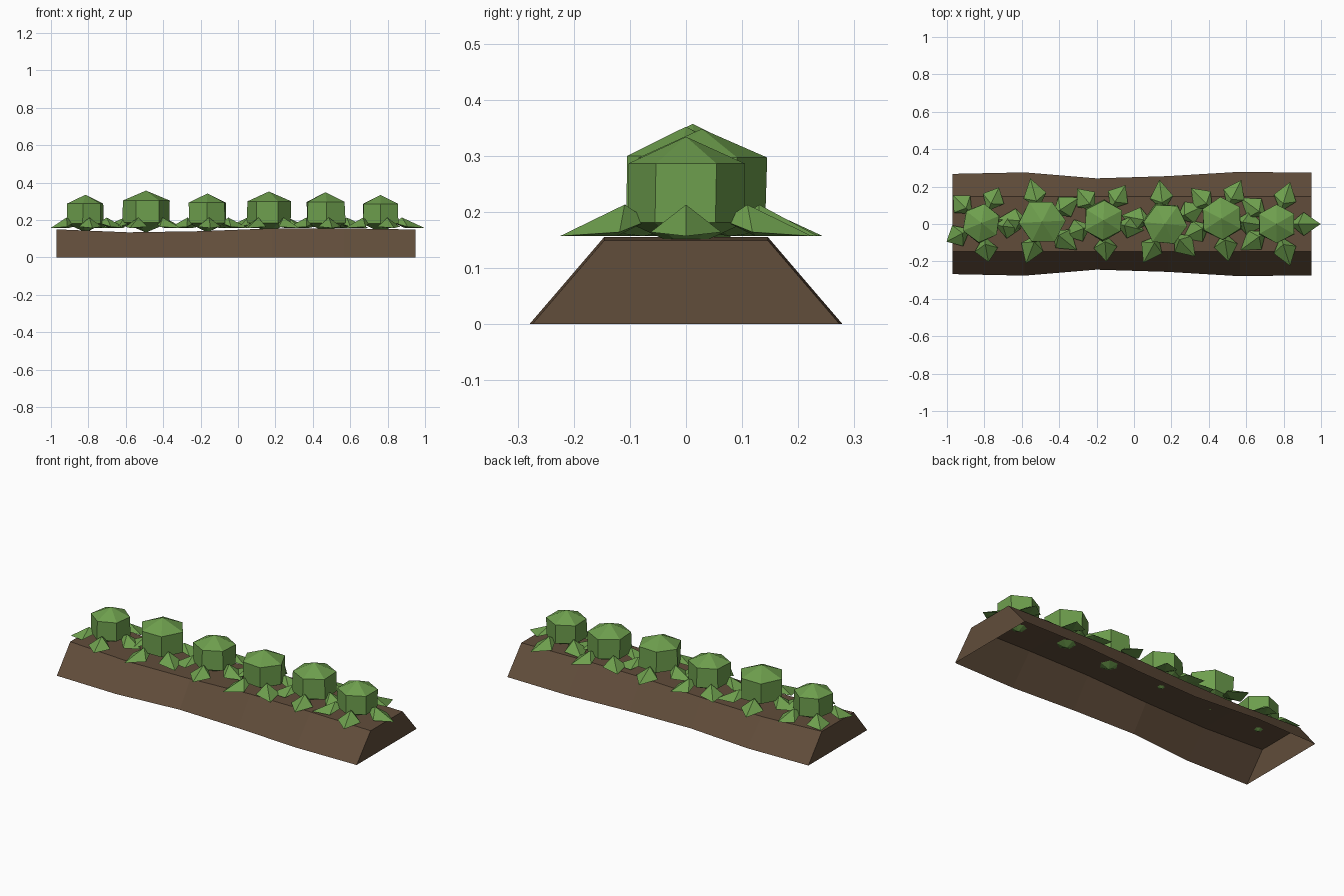
import bpy, bmesh, math, random
from mathutils import Vector, Matrix

if "Cube" in bpy.data.objects:
    bpy.data.objects.remove(bpy.data.objects["Cube"])

random.seed(4)


def material(name, rgb):
    m = bpy.data.materials.new(name)
    m.diffuse_color = (*rgb, 1)
    m.use_nodes = True
    m.node_tree.nodes["Principled BSDF"].inputs["Base Color"].default_value = m.diffuse_color
    return m


GREEN = material("leaf green", (0.155, 0.345, 0.075))
BROWN = material("soil brown", (0.120, 0.074, 0.043))


def finish(bm, name, mat):
    bmesh.ops.recalc_face_normals(bm, faces=bm.faces)
    me = bpy.data.meshes.new(name)
    bm.to_mesh(me)
    bm.free()
    me.materials.append(mat)
    ob = bpy.data.objects.new(name, me)
    bpy.context.collection.objects.link(ob)
    return ob


# Soil ridge: lofted trapezoid, capped at both ends and open underneath
half_widths = [0.268, 0.276, 0.244, 0.256, 0.279, 0.274]
heights = [0.150, 0.134, 0.140, 0.155, 0.155, 0.149]
bm = bmesh.new()
rows = []
for i, (w, h) in enumerate(zip(half_widths, heights)):
    x = -0.97 + 1.92 * i / 5
    rows.append([bm.verts.new((x, y, z)) for y, z in
                 ((-w, 0), (-0.146, h), (0.146, h), (w, 0))])
for a, b in zip(rows, rows[1:]):
    for k in range(3):
        bm.faces.new((a[k], b[k], b[k + 1], a[k + 1]))
bm.faces.new(rows[0])
bm.faces.new(rows[-1])
finish(bm, "soil_ridge", BROWN)


def cabbage_head(i, x, y, radius, top, turn):
    """Six-sided faceted ball, slightly irregular."""
    bm = bmesh.new()
    bmesh.ops.create_uvsphere(bm, u_segments=6, v_segments=3, radius=1)
    base = 0.133
    half = (top - base) / 2
    bmesh.ops.rotate(bm, verts=bm.verts, cent=(0, 0, 0),
                     matrix=Matrix.Rotation(turn, 3, 'Z'))
    for v in bm.verts:
        j = random.uniform(0.96, 1.05) if abs(v.co.z) < 0.9 else 1
        v.co = Vector((x + v.co.x * radius / 0.866 * j,
                       y + v.co.y * radius / 0.866 * j,
                       base + half + v.co.z * half * (1.05 if j != 1 else 1)))
    finish(bm, f"cabbage_head_{i}", GREEN)


def outer_leaves(i, x, y, reach, turn):
    """Five ridged pointed leaves lying around the head."""
    bm = bmesh.new()
    for k in range(5):
        pts = [(reach, 0, 0.157), (0.145, 0.063, 0.164), (0.07, 0, 0.185),
               (0.145, -0.063, 0.164), (0.115, 0, 0.213), (0.13, 0, 0.157)]
        rot = Matrix.Rotation(turn + k * math.tau / 5, 3, 'Z')
        v = [bm.verts.new(rot @ Vector(p) + Vector((x, y, 0))) for p in pts]
        for a in range(4):
            b = (a + 1) % 4
            bm.faces.new((v[a], v[b], v[4]))
            bm.faces.new((v[b], v[a], v[5]))
    finish(bm, f"outer_leaves_{i}", GREEN)


# Row of six cabbages: x, y, head radius, head top, leaf reach, turn in degrees
plants = [(-0.815, 0.005, 0.105, 0.335, 0.212, -8),
          (-0.492, 0.012, 0.122, 0.357, 0.240, 33),
          (-0.163, 0.020, 0.110, 0.342, 0.222, 58),
          (0.165, 0.000, 0.116, 0.352, 0.238, 25),
          (0.468, 0.028, 0.115, 0.348, 0.232, 63),
          (0.762, 0.000, 0.106, 0.334, 0.236, 0)]
for n, (x, y, r, top, reach, deg) in enumerate(plants, 1):
    cabbage_head(n, x, y, r, top, math.radians(deg))
    outer_leaves(n, x, y, reach, math.radians(deg))
